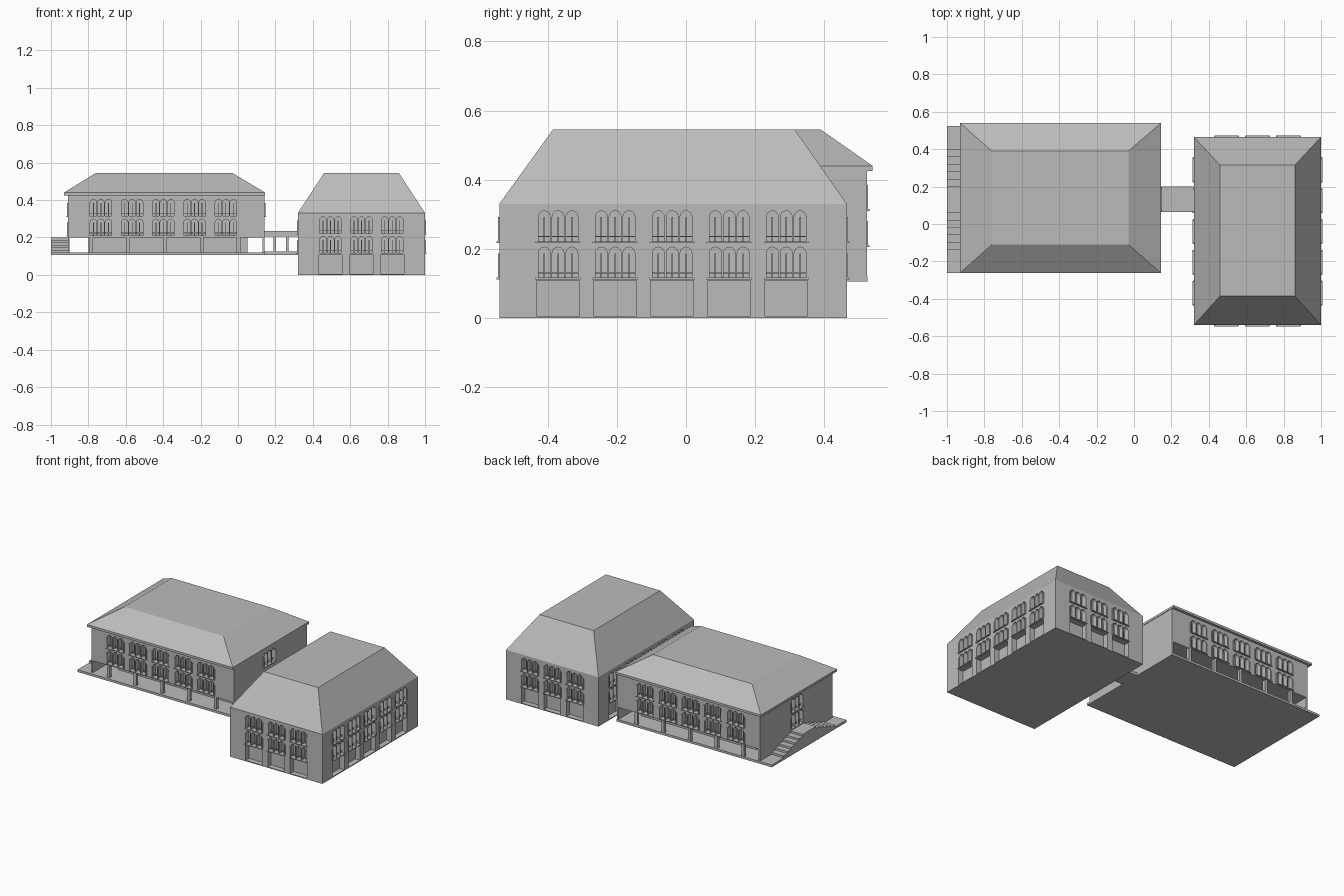
import bpy, bmesh, math
from mathutils import Vector

cube = bpy.data.objects.get("Cube")
if cube:
    bpy.data.objects.remove(cube)

grey = bpy.data.materials.new("plain_grey")
grey.use_nodes = True
COLOR = (0.5, 0.5, 0.5, 1)
grey.diffuse_color = COLOR
grey.node_tree.nodes["Principled BSDF"].inputs["Base Color"].default_value = COLOR


def finish(bm, name):
    bmesh.ops.recalc_face_normals(bm, faces=bm.faces)
    mesh = bpy.data.meshes.new(name)
    bm.to_mesh(mesh)
    bm.free()
    mesh.materials.append(grey)
    ob = bpy.data.objects.new(name, mesh)
    bpy.context.collection.objects.link(ob)
    return ob


def loft(bm, lower, upper):
    """Closed solid between two matching rings of points."""
    a = [bm.verts.new(p) for p in lower]
    b = [bm.verts.new(p) for p in upper]
    bm.faces.new(a[::-1])
    bm.faces.new(b)
    for i in range(len(a)):
        j = (i + 1) % len(a)
        bm.faces.new((a[i], a[j], b[j], b[i]))


def rect(x, y, z):
    return [(x[0], y[0], z), (x[1], y[0], z), (x[1], y[1], z), (x[0], y[1], z)]


def add_box(bm, x, y, z):
    loft(bm, rect(x, y, z[0]), rect(x, y, z[1]))


def box(name, x, y, z):
    bm = bmesh.new()
    add_box(bm, x, y, z)
    return finish(bm, name)


class Wall:
    """A facade: u runs along it, n points outward, at the given offset."""
    def __init__(self, n, offset):
        self.n = Vector(n)
        self.u = Vector((abs(n[1]), abs(n[0]), 0))
        self.offset = offset

    def solid(self, bm, outline, inner, outer):
        def ring(d):
            return [self.u * u + self.n * (self.offset + d) + Vector((0, 0, z))
                    for u, z in outline]
        loft(bm, ring(inner), ring(outer))

    def block(self, bm, u, z, inner, outer):
        self.solid(bm, [(u[0], z[0]), (u[1], z[0]), (u[1], z[1]), (u[0], z[1])],
                   inner, outer)


def arch(u, z, width, height, steps=8):
    r = width / 2
    top = [(u + r * math.cos(math.pi * i / steps),
            z + height - r + r * math.sin(math.pi * i / steps))
           for i in range(steps + 1)]
    return [(u - r, z), (u + r, z)] + top


def window_group(wall, cuts, trim, u, z):
    """Three arched lights with sill, rails, mullions and end posts."""
    for k in (-1, 0, 1):
        c = u + k * 0.04
        wall.solid(cuts, arch(c, z, 0.034, 0.088), -0.03, 0.02)
        wall.block(trim, (c - 0.018, c + 0.018), (z + 0.012, z + 0.016), -0.02, -0.012)
        wall.block(trim, (c - 0.002, c + 0.002), (z, z + 0.07), -0.031, -0.02)
    wall.block(trim, (u - 0.065, u + 0.065), (z - 0.005, z), -0.002, 0.008)
    for side in (-1, 1):
        p = u + side * 0.063
        wall.block(trim, (p - 0.004, p + 0.004), (z, z + 0.07), -0.002, 0.004)


def carve(body, cuts):
    cutter = finish(cuts, "cutter")
    mod = body.modifiers.new("openings", "BOOLEAN")
    mod.operation = "DIFFERENCE"
    mod.solver = "EXACT"
    mod.object = cutter
    graph = bpy.context.evaluated_depsgraph_get()
    body.data = bpy.data.meshes.new_from_object(body.evaluated_get(graph))
    body.modifiers.clear()
    bpy.data.objects.remove(cutter)


def roof(name, base_x, base_y, base_z, top_x, top_y, top_z):
    bm = bmesh.new()
    loft(bm, rect(base_x, base_y, base_z), rect(top_x, top_y, top_z))
    return finish(bm, name)


# Tall block: walls, arcade openings and windows
BX, BY = (0.32, 1.0), (-0.54, 0.465)
tall = box("tall_block_walls", BX, BY, (0, 0.33))
cuts, trim = bmesh.new(), bmesh.new()
short_bays = [0.495, 0.66, 0.825]
long_bays = [-0.37 + 0.165 * i for i in range(5)]
facades = [(Wall((0, -1, 0), 0.54), short_bays), (Wall((0, 1, 0), 0.465), short_bays),
           (Wall((1, 0, 0), 1.0), long_bays), (Wall((-1, 0, 0), -0.32), long_bays)]
for wall, bays in facades:
    for u in bays:
        for z in (0.117, 0.222):
            window_group(wall, cuts, trim, u, z)
        wall.block(cuts, (u - 0.062, u + 0.062), (0.006, 0.108), -0.035, 0.02)
# Narrow passage through the middle bay
add_box(cuts, (0.645, 0.665), (-0.6, 0.6), (0.01, 0.1))
carve(tall, cuts)
finish(trim, "tall_block_window_trim")
roof("tall_block_roof", BX, BY, 0.33, (0.46, 0.86), (-0.385, 0.315), 0.545)

# Long block: raised upper floors over an open ground floor
AX, AY = (-0.91, 0.142), (-0.245, 0.523)
long_body = box("long_block_walls", AX, AY, (0.2, 0.427))
cuts, trim = bmesh.new(), bmesh.new()
for wall in (Wall((0, -1, 0), 0.245), Wall((0, 1, 0), 0.523)):
    for i in range(5):
        for z in (0.21, 0.315):
            window_group(wall, cuts, trim, -0.733 + 0.167 * i, z)
west, east = Wall((-1, 0, 0), 0.91), Wall((1, 0, 0), 0.142)
window_group(east, cuts, trim, 0.13, 0.315)
for z in (0.21, 0.315):
    window_group(west, cuts, trim, 0.13, z)
carve(long_body, cuts)
finish(trim, "long_block_window_trim")
box("long_block_eave", (-0.93, 0.145), (-0.262, 0.54), (0.425, 0.44))
roof("long_block_roof", (-0.93, 0.145), (-0.262, 0.54), 0.44,
     (-0.76, -0.03), (-0.11, 0.39), 0.545)

# Ground floor of the long block
box("long_block_base_slab", (-1.0, 0.145), (-0.262, 0.525), (0.105, 0.12))
box("ground_floor_core", (-0.8, 0.05), (-0.12, 0.4), (0.12, 0.2))
for name, x in (("west_end_wall", -0.91), ("east_end_wall", 0.132)):
    box(name, (x, x + 0.01), AY, (0.12, 0.2))
columns = bmesh.new()
for i in range(5):
    x = -0.785 + 0.197 * i
    for y in (-0.235, 0.513):
        add_box(columns, (x - 0.01, x + 0.01), (y - 0.01, y + 0.01), (0.12, 0.2))
finish(columns, "portico_columns")

# Double stair against the west wall
stairs = bmesh.new()
STEPS = 6
for i in range(STEPS):
    half = 0.27 - 0.2 * i / (STEPS - 1)
    z = 0.12 + i * 0.08 / STEPS
    add_box(stairs, (-1.0, -0.91), (0.13 - half, 0.13 + half), (z, z + 0.08 / STEPS))
finish(stairs, "double_stair")

# Covered bridge joining the blocks
box("bridge_floor", (0.142, 0.32), (0.065, 0.2), (0.105, 0.125))
box("bridge_roof", (0.142, 0.32), (0.065, 0.2), (0.205, 0.235))
posts = bmesh.new()
for x in (0.197, 0.263):
    for y in (0.075, 0.19):
        add_box(posts, (x - 0.007, x + 0.007), (y - 0.007, y + 0.007), (0.125, 0.205))
finish(posts, "bridge_posts")
